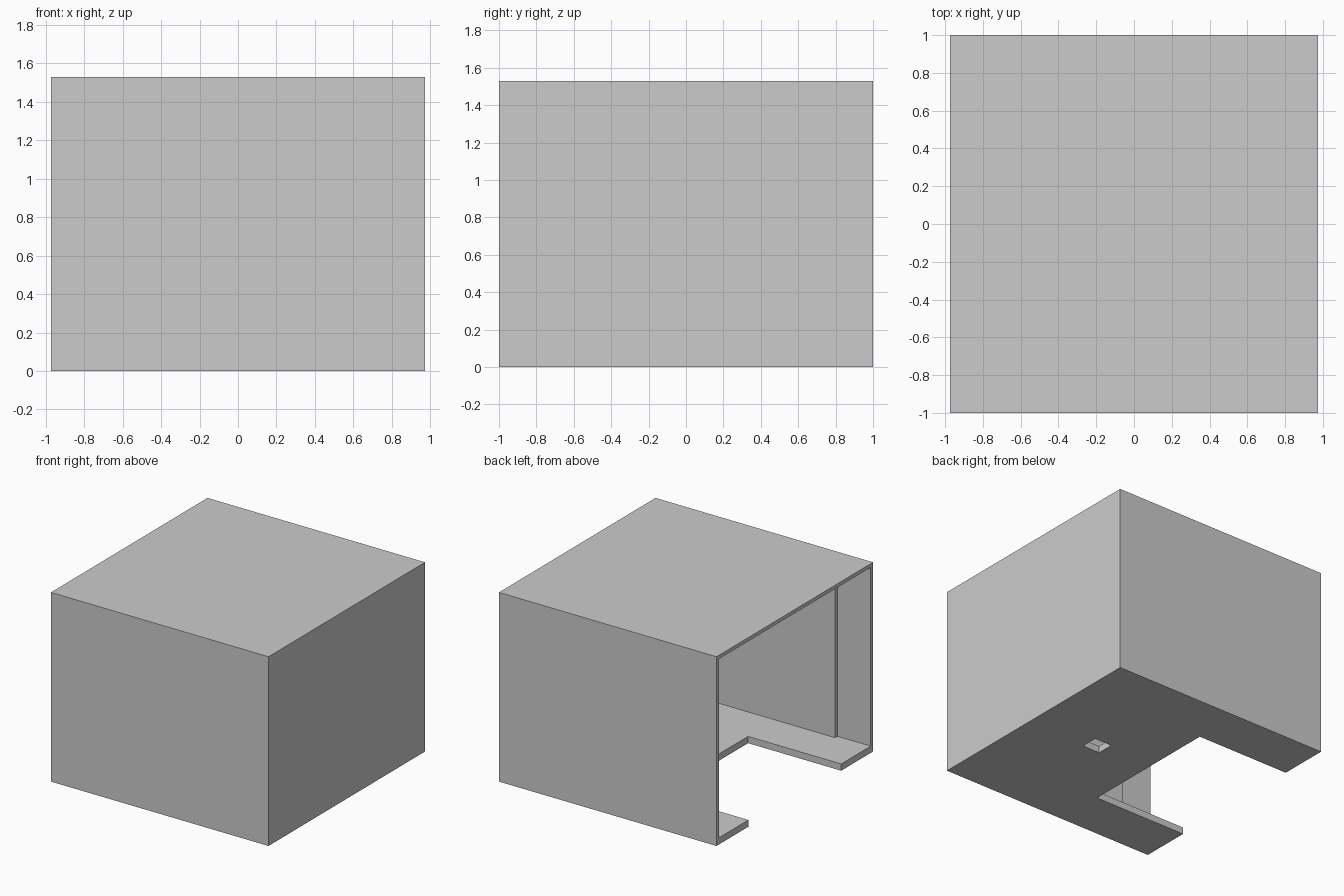
import bpy

cube = bpy.data.objects.get("Cube")
if cube:
    bpy.data.objects.remove(cube, do_unlink=True)

# Overall half sizes, height and sheet thicknesses
HX, HY, HEIGHT = 0.973, 1.0, 1.53
FLOOR, SHEET = 0.055, 0.03
NOTCH_X, NOTCH_Y = -0.14, 0.593
LINER_X = -0.675

grey = bpy.data.materials.new("light_grey")
grey.use_nodes = True
colour = (0.6, 0.6, 0.6, 1)
grey.diffuse_color = colour
for node in grey.node_tree.nodes:
    if node.type == 'BSDF_PRINCIPLED':
        node.inputs["Base Color"].default_value = colour


def mirrored(half):
    """Close a plan outline by mirroring its half across y = 0."""
    return half + [(x, -y) for x, y in reversed(half)]


def slab(name, outlines, low, high):
    """Extrude plan outlines (inner ones become holes) between two heights."""
    curve = bpy.data.curves.new(name, 'CURVE')
    curve.dimensions = '2D'
    curve.fill_mode = 'BOTH'
    curve.extrude = (high - low) / 2
    for outline in outlines:
        spline = curve.splines.new('POLY')
        spline.points.add(len(outline) - 1)
        for point, (x, y) in zip(spline.points, outline):
            point.co = (x, y, 0, 1)
        spline.use_cyclic_u = True
    temp = bpy.data.objects.new(name + "_profile", curve)
    bpy.context.collection.objects.link(temp)
    graph = bpy.context.evaluated_depsgraph_get()
    mesh = bpy.data.meshes.new_from_object(temp.evaluated_get(graph))
    bpy.data.objects.remove(temp, do_unlink=True)
    mesh.name = name
    mesh.materials.clear()
    mesh.materials.append(grey)
    for poly in mesh.polygons:
        poly.use_smooth = False
        poly.material_index = 0
    obj = bpy.data.objects.new(name, mesh)
    obj.location.z = (low + high) / 2
    bpy.context.collection.objects.link(obj)
    return obj


# Floor with the wide notch on the open side and a small square cable hole
floor_outline = mirrored([(HX, HY), (-HX, HY), (-HX, NOTCH_Y), (NOTCH_X, NOTCH_Y)])
hole = mirrored([(0.28, 0.07), (0.435, 0.07)])
slab("floor", [floor_outline, hole], 0, FLOOR)

# Three walls, with thicker lining set back from the open side
walls = mirrored([
    (HX, HY), (-HX, HY), (-HX, HY - SHEET),
    (LINER_X, HY - SHEET), (LINER_X, HY - 2 * SHEET),
    (HX - SHEET, HY - 2 * SHEET),
])
slab("walls", [walls], FLOOR, HEIGHT - SHEET)

# Roof sheet
slab("roof", [mirrored([(HX, HY), (-HX, HY)])], HEIGHT - SHEET, HEIGHT)
